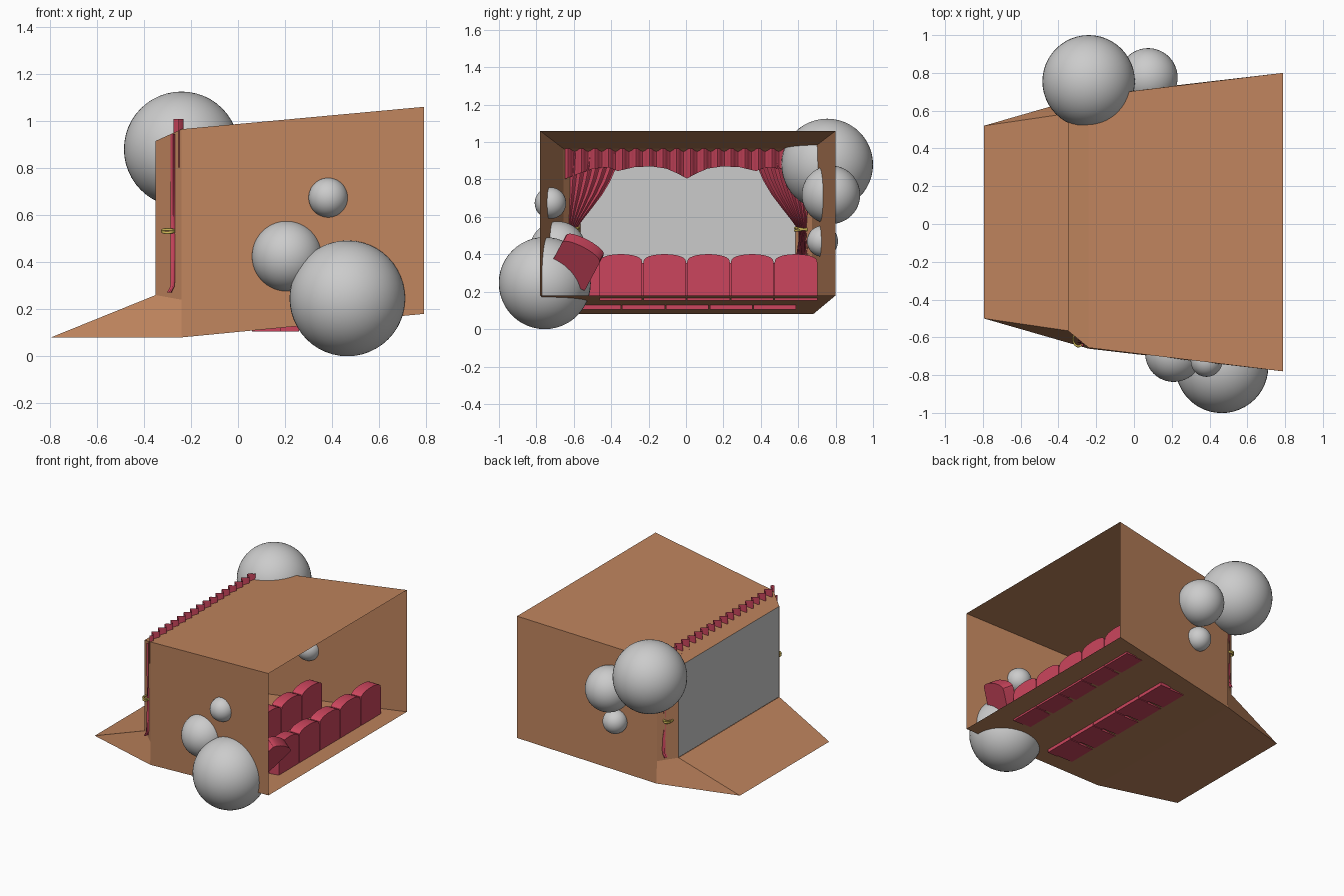
import bpy, bmesh, math
from mathutils import Matrix, Vector

if "Cube" in bpy.data.objects:
    bpy.data.objects.remove(bpy.data.objects["Cube"])


def material(name, rgb):
    m = bpy.data.materials.new(name)
    m.diffuse_color = (*rgb, 1)
    m.use_nodes = True
    m.node_tree.nodes["Principled BSDF"].inputs["Base Color"].default_value = m.diffuse_color
    return m


WOOD = material("wood", (0.52, 0.23, 0.11))
RED = material("red_fabric", (0.60, 0.06, 0.11))
GOLD = material("gold", (0.65, 0.50, 0.10))


def finish(name, bm, mat=None, smooth=None):
    bmesh.ops.recalc_face_normals(bm, faces=bm.faces)
    me = bpy.data.meshes.new(name)
    bm.to_mesh(me)
    bm.free()
    ob = bpy.data.objects.new(name, me)
    bpy.context.collection.objects.link(ob)
    if mat:
        me.materials.append(mat)
    if smooth:
        bpy.context.view_layer.objects.active = ob
        ob.select_set(True)
        bpy.ops.object.shade_smooth_by_angle(angle=math.radians(smooth))
        ob.select_set(False)
    return ob


# Hall shell: half-width stations, built as left/right pairs
YC = 0.01
stations = {  # name: (x, half width, z)
    "front_low": (0.79, 0.79, 0.18), "front_top": (0.79, 0.79, 1.06),
    "mid_low": (-0.24, 0.67, 0.08), "mid_step": (-0.24, 0.665, 0.24),
    "mid_top": (-0.24, 0.665, 0.965),
    "back_low": (-0.35, 0.575, 0.26), "back_top": (-0.35, 0.575, 0.915),
    "rear": (-0.795, 0.51, 0.08),
}
bm = bmesh.new()
side = {s: {k: bm.verts.new((x, YC + s * y, z)) for k, (x, y, z) in stations.items()}
        for s in (-1, 1)}
# faces that span the hall: ceiling, throat ceiling, floor, rear floor, stage slope
for a, b in (("front_top", "mid_top"), ("mid_top", "back_top"), ("front_low", "mid_low"),
             ("mid_low", "rear"), ("rear", "back_low")):
    bm.faces.new((side[-1][a], side[-1][b], side[1][b], side[1][a]))
# wall, throat wall and stage cheek on each side
for s in (-1, 1):
    for keys in (("front_low", "front_top", "mid_top", "mid_step", "mid_low"),
                 ("mid_step", "mid_top", "back_top", "back_low"),
                 ("mid_low", "mid_step", "back_low", "rear")):
        bm.faces.new([side[s][k] for k in keys])
finish("hall_shell", bm, WOOD)

# Screen
bm = bmesh.new()
bm.faces.new([bm.verts.new((-0.348, YC + y, z)) for y, z in
              ((-0.575, 0.26), (0.575, 0.26), (0.575, 0.915), (-0.575, 0.915))])
finish("screen", bm)


# Seats: arched back plus cushion, origin at the bottom of the back
def prism(bm, pts, x0, x1):
    f = bm.faces.new([bm.verts.new((x0, y, z)) for y, z in pts])
    new = bmesh.ops.extrude_face_region(bm, geom=[f])["geom"]
    bmesh.ops.translate(bm, vec=(x1 - x0, 0, 0),
                        verts=[v for v in new if isinstance(v, bmesh.types.BMVert)])


def seat(name, matrix):
    bm = bmesh.new()
    w = 0.114
    arch = [(w * math.cos(t), 0.205 + 0.043 * math.sin(t) ** 0.8)
            for t in (math.pi * i / 12 for i in range(13)) if math.sin(t) >= 0]
    arch = [(w, 0.205)] + [p for p in arch[1:] if abs(p[0]) < w - 1e-4] + [(-w, 0.205)]
    prism(bm, [(-w, 0), (w, 0)] + arch, -0.08, 0)
    c = 0.106
    prism(bm, [(-c, 0), (c, 0), (c, 0.09), (c - 0.02, 0.105), (-c + 0.02, 0.105), (-c, 0.09)],
          -0.20, -0.08)
    bm.transform(matrix)
    finish(name, bm, RED, 30)


PITCH = 0.234
for i in range(5):
    seat(f"front_seat_{i + 1}", Matrix.Translation((0.65, 0.588 - i * PITCH, 0.153)))
    seat(f"back_seat_{i + 1}", Matrix.Translation((0.26, 0.475 - i * PITCH, 0.105)))
# loose seat, knocked over by the boulder
tilt = Matrix.Rotation(math.radians(-28), 4, 'X') @ Matrix.Rotation(math.radians(35), 4, 'Y')
seat("tilted_seat", Matrix.Translation((0.62, -0.575, 0.385)) @ tilt
     @ Matrix.Translation((0.08, 0, -0.12)))


def interp(table, t):
    for (a, *va), (b, *vb) in zip(table, table[1:]):
        if a <= t <= b:
            k = (t - a) / (b - a)
            k = k if len(va) == 1 else k * 1.0
            return [p + (q - p) * k for p, q in zip(va, vb)]
    return table[-1][1:]


def cloth(name, nu, nv, fn, smooth=50):
    bm = bmesh.new()
    g = [[bm.verts.new(fn(i / nu, j / nv)) for j in range(nv + 1)] for i in range(nu + 1)]
    for i in range(nu):
        for j in range(nv):
            bm.faces.new((g[i][j], g[i + 1][j], g[i + 1][j + 1], g[i][j + 1]))
    finish(name, bm, RED, smooth)


# Valance: pleated, with a scalloped lower edge
HEM = [(0, 0.805), (0.05, 0.832), (0.11, 0.858), (0.19, 0.87), (0.28, 0.866), (0.37, 0.845),
       (0.42, 0.865), (0.50, 0.858), (0.58, 0.83), (0.66, 0.80)]


def valance(u, v):
    y = -0.655 + 1.31 * u
    x = -0.253 + 0.021 * math.sin(u * 18 * 2 * math.pi)
    low = interp(HEM, abs(y))[0]
    return x, y + 0.005, low + (1.008 - low) * v


cloth("valance", 144, 3, valance)

# Side curtains: gathered at the tie-back (z, outer y, inner y)
ROWS = [(0.27, 0.655, 0.565), (0.38, 0.65, 0.583), (0.48, 0.64, 0.597), (0.53, 0.637, 0.595),
        (0.58, 0.642, 0.560), (0.65, 0.648, 0.505), (0.72, 0.652, 0.452), (0.79, 0.655, 0.41),
        (0.86, 0.655, 0.38), (0.945, 0.655, 0.355)]
for s, label in ((-1, "left"), (1, "right")):
    def drape(u, v, s=s):
        z = 0.27 + 0.675 * v
        outer, inner = interp(ROWS, z)
        x = -0.277 + 0.009 * math.sin(u * 7 * 2 * math.pi)
        x -= 0.018 * max(0, (0.30 - z) / 0.03) * (1 - u)
        return x, 0.005 + s * (outer + (inner - outer) * u), z

    cloth(f"{label}_curtain", 56, 27, drape)

    # Gold tie-back: two crossed rope rings
    for n, a in enumerate((8, -12)):
        bpy.ops.mesh.primitive_torus_add(
            major_segments=28, minor_segments=8, major_radius=0.034, minor_radius=0.006,
            location=(-0.295, 0.005 + s * 0.615, 0.533),
            rotation=(math.radians(a * s), math.radians(a * 0.4), 0))
        ob = bpy.context.object
        ob.name = f"{label}_tie_back_{n + 1}"
        ob.scale = (0.8, 1.1, 1)
        ob.data.materials.append(GOLD)
        bpy.ops.object.shade_smooth()
        ob.select_set(False)

# Boulders: two clusters of smooth spheres piercing the side walls
BALLS = [(0.465, -0.755, 0.246, 0.246), (0.21, -0.685, 0.425, 0.151), (0.384, -0.725, 0.674, 0.084),
         (-0.24, 0.755, 0.88, 0.245), (0.075, 0.775, 0.718, 0.156), (0.055, 0.73, 0.47, 0.083)]
for i, (x, y, z, r) in enumerate(BALLS):
    bm = bmesh.new()
    bmesh.ops.create_uvsphere(bm, u_segments=48, v_segments=24, radius=r,
                              matrix=Matrix.Translation((x, y, z)))
    finish(f"sphere_{i + 1}", bm, None, 40)
